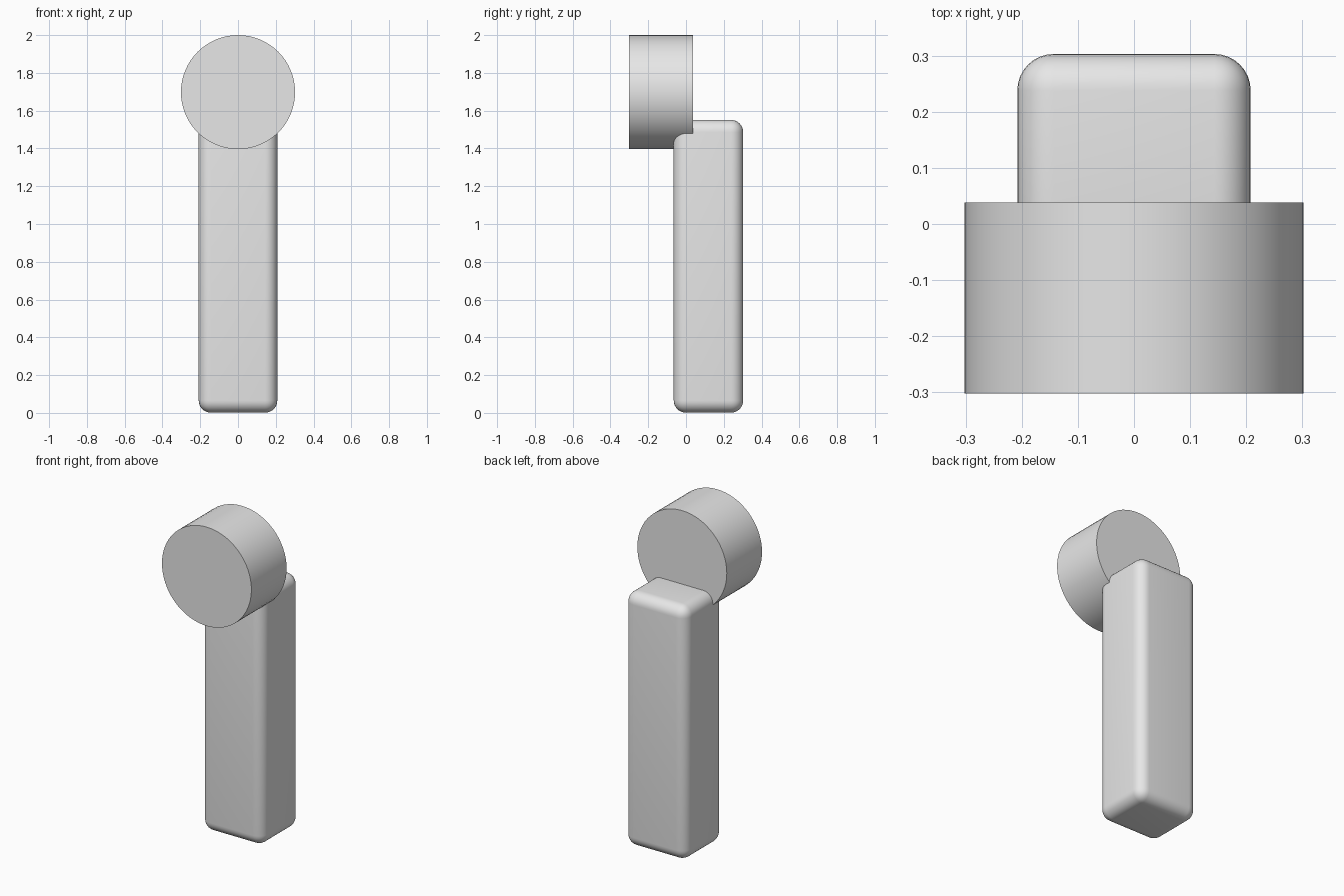
import bpy
import math

cube = bpy.data.objects.get("Cube")
if cube:
    bpy.data.objects.remove(cube, do_unlink=True)

# Single plain grey
grey = bpy.data.materials.new("light grey")
grey.use_nodes = True
colour = (0.8, 0.8, 0.8, 1)
grey.diffuse_color = colour
grey.node_tree.nodes["Principled BSDF"].inputs["Base Color"].default_value = colour


def finish(name):
    obj = bpy.context.object
    obj.name = name
    obj.data.materials.append(grey)
    bpy.ops.object.transform_apply(location=False, rotation=True, scale=True)
    return obj


# Upright handle: a tall box with rounded edges
bpy.ops.mesh.primitive_cube_add(size=1, location=(0, 0.119, 0.776))
bpy.context.object.scale = (0.416, 0.368, 1.55)
handle = finish("handle")
bevel = handle.modifiers.new("rounded edges", "BEVEL")
bevel.width = 0.065
bevel.segments = 8
bpy.ops.object.modifier_apply(modifier=bevel.name)
bpy.ops.object.shade_smooth_by_angle(angle=math.radians(30))

# Round head: a short cylinder facing forward, sunk into the handle top
bpy.ops.mesh.primitive_cylinder_add(
    vertices=64, radius=0.302, depth=0.34,
    location=(0, -0.132, 1.698), rotation=(math.pi / 2, 0, 0))
finish("round_head")
bpy.ops.object.shade_smooth_by_angle(angle=math.radians(30))
